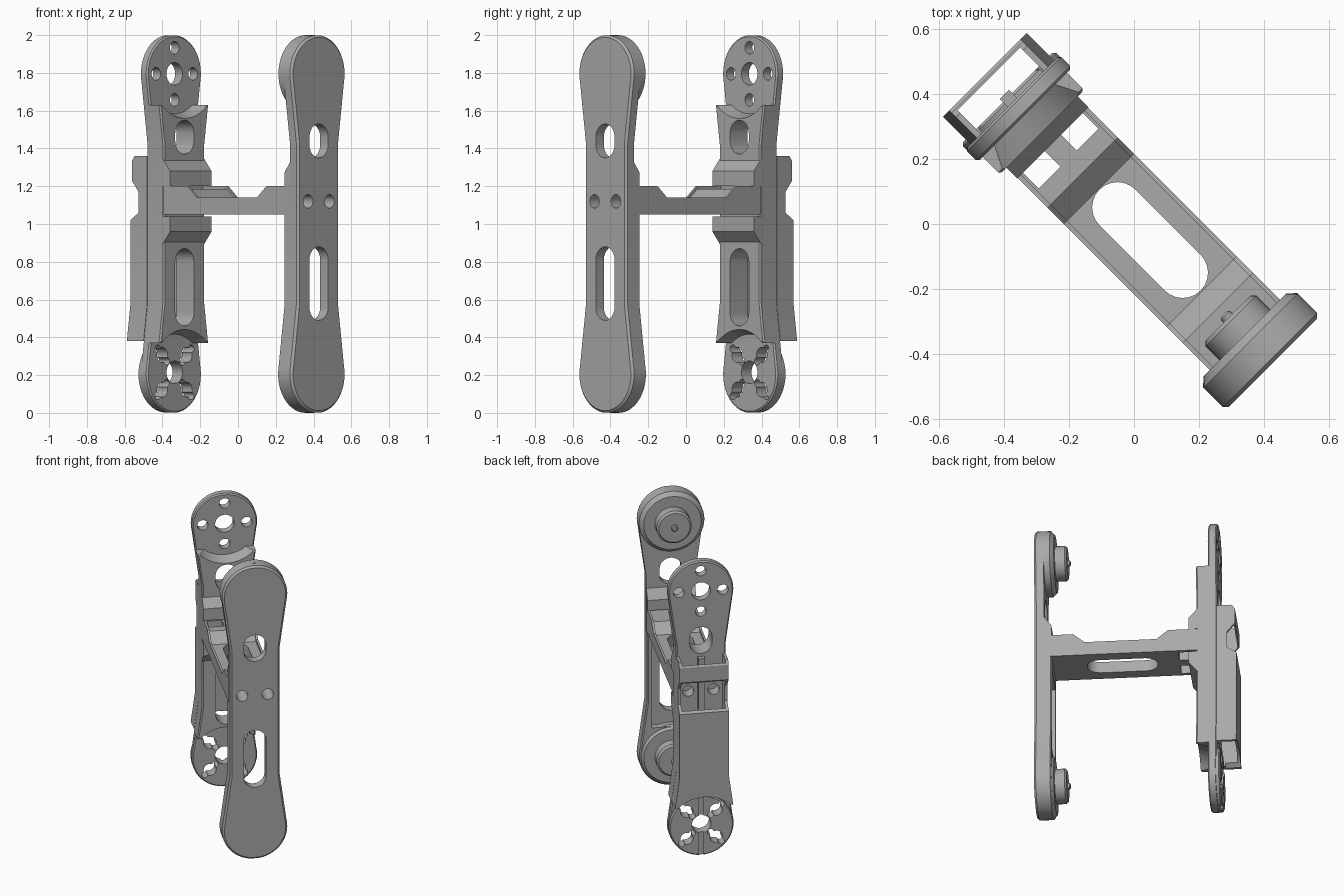
import bpy, bmesh
from math import sin, cos, pi, sqrt
from mathutils import Matrix

if "Cube" in bpy.data.objects:
    bpy.data.objects.remove(bpy.data.objects["Cube"], do_unlink=True)

grey = bpy.data.materials.new("plain grey")
grey.use_nodes = True
COLOUR = (0.4, 0.4, 0.4, 1)
grey.diffuse_color = COLOUR
for node in grey.node_tree.nodes:
    if node.type == 'BSDF_PRINCIPLED':
        node.inputs["Base Color"].default_value = COLOUR

# Local frame: u along the bridge, v across it, z up; turned 45 degrees at the end
AXES = {'u': lambda a, b, c: (c, a, b),
        'v': lambda a, b, c: (a, c, b),
        'z': lambda a, b, c: (a, b, c)}
R, WAIST = 0.205, 0.155
LOW, HIGH = R, 2 - R
parts = []


def prism(name, pts, lo, hi, axis='u', bevel=0, ends=(), top=None):
    """Extrude a profile along an axis; top gives a different far profile."""
    bm = bmesh.new()
    place = AXES[axis]
    a = [bm.verts.new(place(p, q, lo)) for p, q in pts]
    b = [bm.verts.new(place(p, q, hi)) for p, q in (top or pts)]
    caps = {'lo': bm.faces.new(a), 'hi': bm.faces.new(b)}
    n = len(a)
    for i in range(n):
        j = (i + 1) % n
        bm.faces.new((a[i], a[j], b[j], b[i]))
    bmesh.ops.recalc_face_normals(bm, faces=bm.faces[:])
    if bevel:
        edges = [e for k in ends for e in caps[k].edges]
        bmesh.ops.bevel(bm, geom=edges, offset=bevel, segments=1, affect='EDGES')
    mesh = bpy.data.meshes.new(name)
    bm.to_mesh(mesh)
    bm.free()
    mesh.materials.append(grey)
    ob = bpy.data.objects.new(name, mesh)
    bpy.context.collection.objects.link(ob)
    parts.append(ob)
    return ob


def cut(targets, pts, lo, hi, axis='u', top=None, op='DIFFERENCE'):
    tool = prism("cutter", pts, lo, hi, axis, top=top)
    parts.remove(tool)
    tool.hide_render = True
    for ob in targets:
        mod = ob.modifiers.new("cut", 'BOOLEAN')
        mod.operation, mod.solver, mod.object = op, 'EXACT', tool
        bpy.context.view_layer.objects.active = ob
        bpy.ops.object.modifier_apply(modifier=mod.name)
    bpy.data.objects.remove(tool, do_unlink=True)


def disc(v, z, r, n=32):
    return [(v + r * cos(2 * pi * i / n), z + r * sin(2 * pi * i / n)) for i in range(n)]


def slot(z0, z1, r, n=12):
    """Upright stadium."""
    upper = [(r * cos(pi * i / n), z1 - r + r * sin(pi * i / n)) for i in range(n + 1)]
    return upper + [(-v, z0 + z1 - z) for v, z in upper]


def rect(a0, a1, b0, b1):
    return [(a0, b0), (a1, b0), (a1, b1), (a0, b1)]


def half(z):
    """Half width of the waisted plate outline."""
    d = min(z, 2 - z)
    if d < 0.25:
        return sqrt(max(0, R * R - (d - R) ** 2))
    return max(WAIST, 0.2 - (d - 0.25) * (0.2 - WAIST) / 0.33)


LEVELS = [R - R * cos(pi * i / 24) for i in range(1, 14)] + [0.25, 0.58]
LEVELS += [2 - z for z in reversed(LEVELS)]


def outline(z0=LEVELS[0], z1=LEVELS[-1]):
    zs = [z0] + [z for z in LEVELS if z0 < z < z1] + [z1]
    return [(half(z), z) for z in zs] + [(-half(z), z) for z in reversed(zs)]


# Front side plate with its thicker lower channel and round joint housings
front_plate = prism("front_plate", outline(), 0.545, 0.605, bevel=0.012, ends=('hi',))
channel = prism("front_channel", outline(z1=1.05), 0.497, 0.55, bevel=0.008, ends=('lo',))
cut([channel], rect(-0.125, 0.125, 0.4, 0.97), 0.4, 0.56)
prism("front_clip", [(0.55, 1.34), (0.5, 1.27), (0.5, 1.2), (0.55, 1.2)], -0.153, 0.153, 'v')
for side, z in (("lower", LOW), ("upper", HIGH)):
    prism(side + "_housing", disc(0, z, R, 48), 0.483, 0.56, bevel=0.025, ends=('lo',))
    prism(side + "_boss", disc(0, z, 0.11), 0.41, 0.5, bevel=0.012, ends=('lo',))
    prism(side + "_pin", disc(0, z, 0.02, 16), 0.393, 0.42, bevel=0.006, ends=('lo',))
for z0, z1 in ((0.49, 0.88), (1.35, 1.53)):
    cut([front_plate], slot(z0, z1, 0.07), 0.5, 0.7)

# Bridge: floor with two slim side rails
def bridge_profile(drop):
    return [(-0.413, 1.05), (0.553, 1.05), (0.553, 1.2 - drop), (0.365, 1.2 - drop),
            (0.294, 1.14 - drop), (-0.153, 1.14 - drop), (-0.224, 1.2 - drop),
            (-0.413, 1.2 - drop)]


floor = prism("bridge_floor", bridge_profile(0.014), -0.14, 0.14, 'v')
cut([floor], [(z, v) for v, z in slot(-0.15, 0.29, 0.078)], 1, 1.3, 'z')
for s in (-1, 1):
    rail = prism("bridge_rail", bridge_profile(0), s * 0.139, s * 0.153, 'v')
    cut([floor], rect(-0.37, -0.285, *sorted((s * 0.035, s * 0.13))), 1, 1.3, 'z')
    cut([front_plate, floor], disc(s * 0.08, 1.12, 0.036, 20), 0.45, 0.7)

# Rear side plate, its inner body and the clips that hold the bridge
rear_plate = prism("rear_plate", outline(), -0.53, -0.475, bevel=0.008, ends=('lo', 'hi'))
rear_disc = prism("rear_lower_disc", disc(0, LOW, 0.203, 48), -0.55, -0.482,
                  bevel=0.008, ends=('lo',))
body = prism("rear_body", outline(0.37, 1.63), -0.5, -0.4, bevel=0.008, ends=('hi',))
for z in (LOW, HIGH):
    cut([body], disc(0, z, 0.2, 48), -0.51, -0.39, top=disc(0, z, 0.24, 48))
prism("rear_upper_clip", [(-0.42, 1.36), (-0.353, 1.28), (-0.353, 1.2), (-0.42, 1.2)],
      -0.155, 0.155, 'v')
prism("rear_lower_clip", [(-0.42, 0.88), (-0.353, 0.96), (-0.353, 1.04), (-0.42, 1.04)],
      -0.155, 0.155, 'v')
for z0, z1 in ((0.46, 0.87), (1.37, 1.55)):
    cut([rear_plate, body], slot(z0, z1, 0.07), -0.7, -0.3)

# Screw patterns in the rear joints
for z in (LOW + 0.01, HIGH):
    cut([rear_plate, rear_disc], disc(0, z, 0.06), -0.7, -0.44)
for dv, dz in ((1, 0), (-1, 0), (0, 1), (0, -1)):
    cut([rear_plate], disc(dv * 0.138, HIGH + dz * 0.138, 0.034, 20), -0.7, -0.44)
for s in (-1, 1):
    cut([rear_plate, body], disc(s * 0.08, 1.12, 0.036, 20), -0.7, -0.45)
    for t in (-1, 1):
        for d, r in ((0.092, 0.04), (0.125, 0.02), (0.058, 0.02)):
            cut([rear_plate, rear_disc], disc(s * d, LOW + 0.01 + t * d, r, 20), -0.7, -0.44)
cut([rear_disc], rect(-0.014, 0.014, -0.1, 0.5), -0.6, -0.535)

# Hollow outer cover with a side notch, following the plate outline
cover = prism("rear_cover", [(-0.525, 0.38), (-0.65, 0.38), (-0.65, 1.02), (-0.59, 1.06),
                             (-0.59, 1.17), (-0.64, 1.23), (-0.64, 1.33), (-0.62, 1.36),
                             (-0.525, 1.36)], -0.22, 0.22, 'v')
cut([cover], outline(), -0.8, -0.4, op='INTERSECT')
cut([cover], rect(-0.632, -0.5, -0.137, 0.137), 0.2, 1.5, 'z')
cut([cover], disc(0, LOW, 0.24, 48), -0.8, -0.555)
prism("cover_rib", rect(-0.02, 0.02, 1.0, 1.35), -0.565, -0.52)

# Turn into place and shade
bpy.ops.object.select_all(action='DESELECT')
for ob in parts:
    ob.data.transform(Matrix.Rotation(-pi / 4, 4, 'Z'))
    ob.select_set(True)
bpy.context.view_layer.objects.active = parts[0]
bpy.ops.object.shade_smooth_by_angle(angle=0.5)
